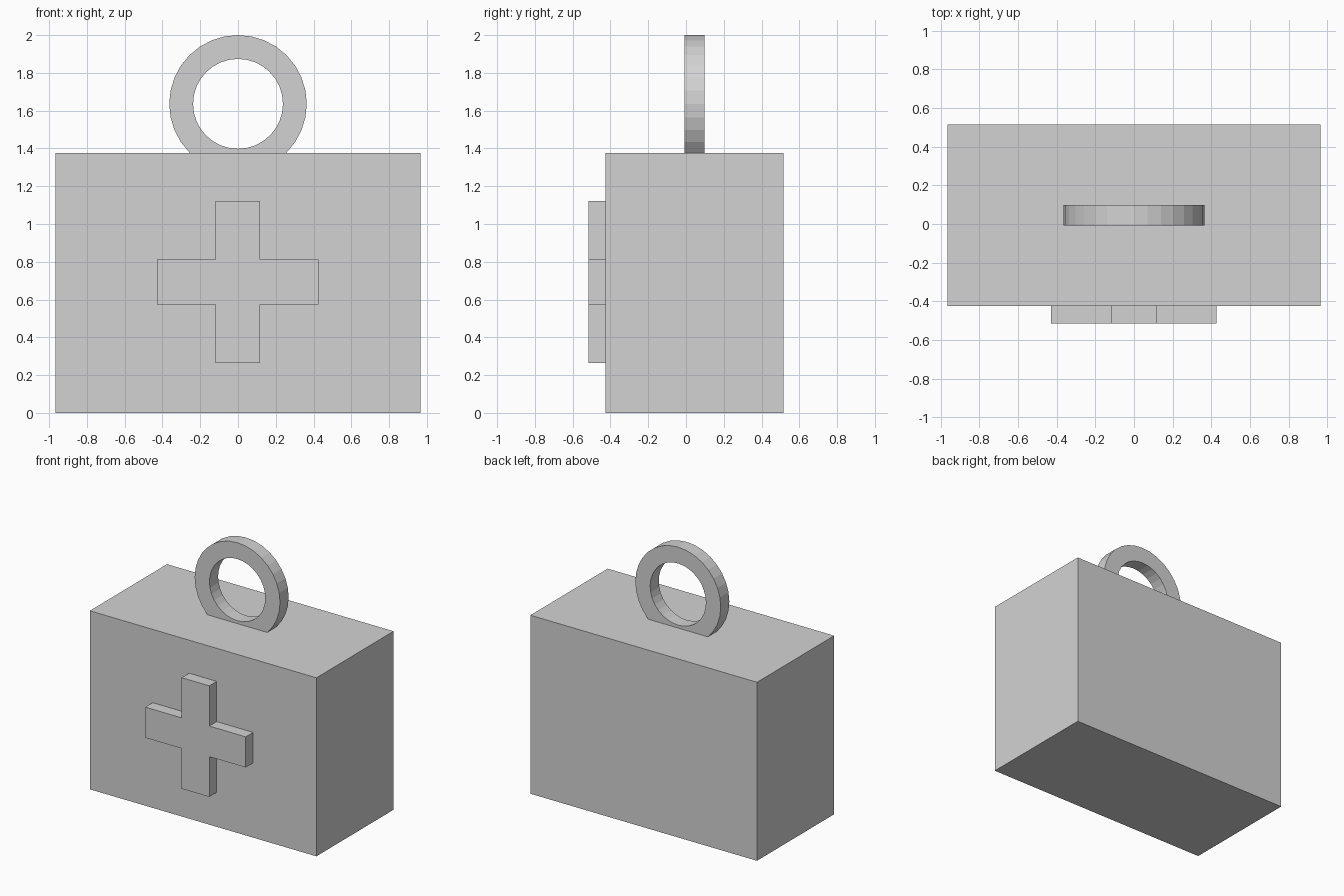
import bpy
import bmesh
from math import cos, sin, tau

cube = bpy.data.objects.get("Cube")
if cube:
    bpy.data.objects.remove(cube, do_unlink=True)

grey = bpy.data.materials.new("plain_grey")
grey.use_nodes = True
grey.diffuse_color = (0.65, 0.65, 0.65, 1)
grey.node_tree.nodes["Principled BSDF"].inputs["Base Color"].default_value = grey.diffuse_color


def finish(name, bm):
    bmesh.ops.recalc_face_normals(bm, faces=bm.faces)
    mesh = bpy.data.meshes.new(name)
    bm.to_mesh(mesh)
    bm.free()
    mesh.materials.append(grey)
    obj = bpy.data.objects.new(name, mesh)
    bpy.context.collection.objects.link(obj)
    return obj


def prism(name, outline, y_front, y_back):
    """Extrude an x-z outline from front to back."""
    bm = bmesh.new()
    face = bm.faces.new([bm.verts.new((x, y_front, z)) for x, z in outline])
    out = bmesh.ops.extrude_face_region(bm, geom=[face])
    moved = [v for v in out["geom"] if isinstance(v, bmesh.types.BMVert)]
    bmesh.ops.translate(bm, verts=moved, vec=(0, y_back - y_front, 0))
    return finish(name, bm)


def ring(name, centre, outer, inner, y_front, y_back, sides):
    """Sweep a rectangular section around the y axis."""
    bm = bmesh.new()
    section = [(outer, y_front), (outer, y_back), (inner, y_back), (inner, y_front)]
    loops = []
    for i in range(sides):
        a = tau * i / sides
        loops.append([bm.verts.new((r * cos(a), y, centre + r * sin(a))) for r, y in section])
    for i, here in enumerate(loops):
        there = loops[(i + 1) % sides]
        for j in range(4):
            k = (j + 1) % 4
            bm.faces.new((here[j], here[k], there[k], there[j]))
    return finish(name, bm)


# Case body
W, H = 0.966, 1.376
FRONT, BACK = -0.425, 0.515
prism("case_body", [(-W, 0), (W, 0), (W, H), (-W, H)], FRONT, BACK)

# Raised cross on the front: one corner pattern turned four times
arm, half, mid = 0.428, 0.118, 0.693
cross = []
x_dir, z_dir = 1, 0
for _ in range(4):
    for u, v in ((arm, -half), (arm, half), (half, half)):
        cross.append((-0.002 + u * x_dir - v * z_dir, mid + u * z_dir + v * x_dir))
    x_dir, z_dir = -z_dir, x_dir
prism("front_cross", cross, -0.515, FRONT)

# Ring handle sunk into the lid
ring("ring_handle", 1.636, 0.364, 0.238, -0.008, 0.097, 32)
